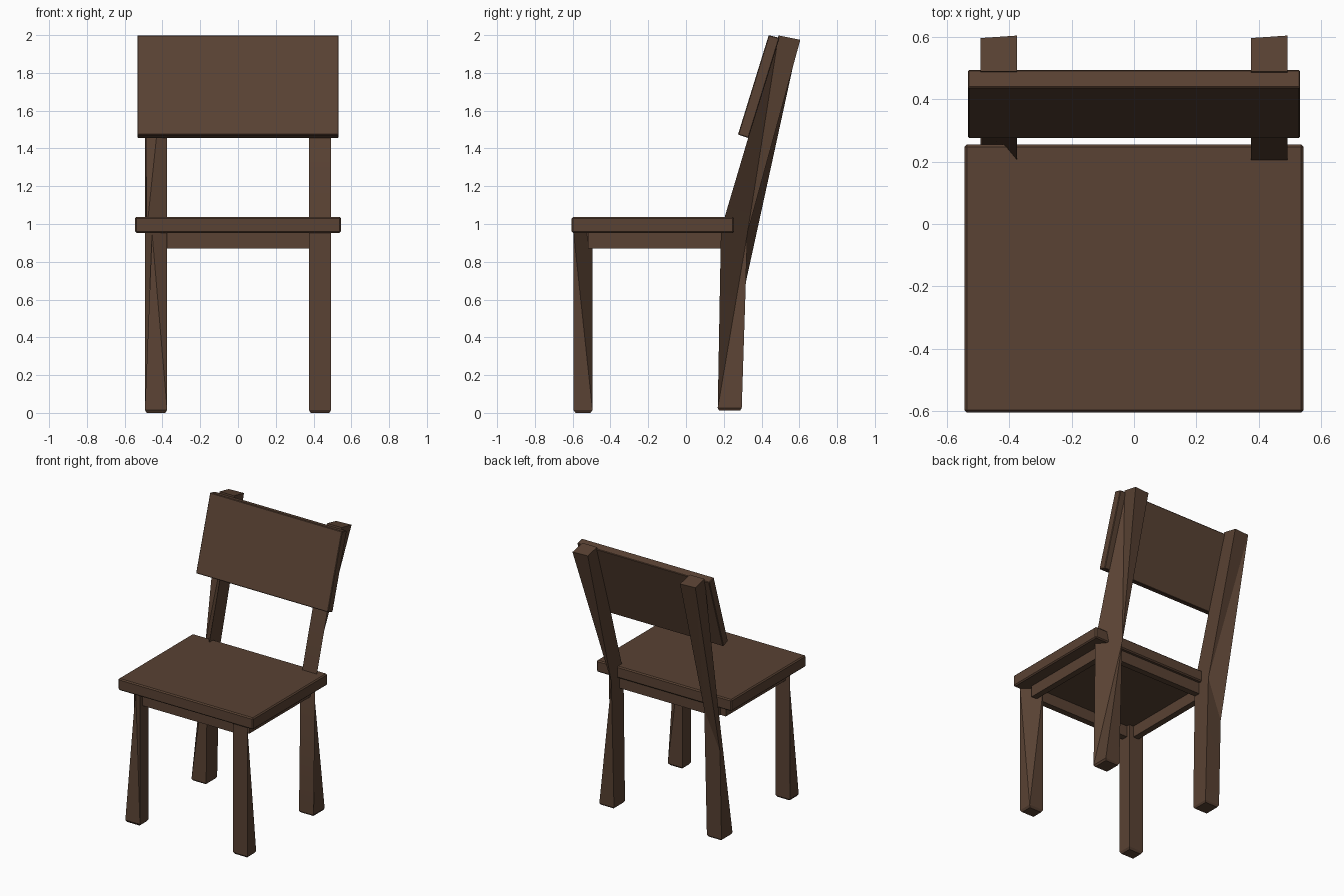
import bpy, bmesh, math

if "Cube" in bpy.data.objects:
    bpy.data.objects.remove(bpy.data.objects["Cube"])

wood = bpy.data.materials.new("dark brown wood")
wood.diffuse_color = (0.100, 0.054, 0.033, 1.0)
wood.use_nodes = True
wood.node_tree.nodes["Principled BSDF"].inputs["Base Color"].default_value = wood.diffuse_color


def finish(bm, name, bevel=0.0, smooth=False):
    bmesh.ops.recalc_face_normals(bm, faces=bm.faces)
    me = bpy.data.meshes.new(name)
    bm.to_mesh(me)
    bm.free()
    me.materials.append(wood)
    ob = bpy.data.objects.new(name, me)
    bpy.context.collection.objects.link(ob)
    if bevel:
        mod = ob.modifiers.new("edge", 'BEVEL')
        mod.width = bevel
        mod.segments = 1
    if smooth:
        bpy.ops.object.select_all(action='DESELECT')
        ob.select_set(True)
        bpy.context.view_layer.objects.active = ob
        bpy.ops.object.shade_smooth_by_angle(angle=math.radians(25))
    return ob


def box(name, x, y, z, bevel=0.0):
    """Box given by its (min, max) along each axis."""
    bm = bmesh.new()
    bmesh.ops.create_cube(bm, size=1)
    for v in bm.verts:
        v.co = [r[0] if c < 0 else r[1] for c, r in zip(v.co, (x, y, z))]
    return finish(bm, name, bevel)


def loft(name, rings):
    """Skin a stack of four-cornered rings, capped at both ends."""
    bm = bmesh.new()
    loops = [[bm.verts.new(p) for p in ring] for ring in rings]
    for a, b in zip(loops, loops[1:]):
        for i in range(4):
            j = (i + 1) % 4
            bm.faces.new((a[i], a[j], b[j], b[i]))
    bm.faces.new(loops[0])
    bm.faces.new(loops[-1])
    bmesh.ops.remove_doubles(bm, verts=bm.verts, dist=0.0005)
    bmesh.ops.triangulate(bm, faces=[f for f in bm.faces if len(f.verts) == 4])
    return finish(bm, name, smooth=True)


def ring(x, y, z, inset=0.0):
    x0, x1, y0, y1 = x[0] + inset, x[1] - inset, y[0] + inset, y[1] - inset
    return [(x0, y0, z), (x1, y0, z), (x1, y1, z), (x0, y1, z)]


# Seat board
box("seat", (-0.545, 0.545), (-0.605, 0.255), (0.953, 1.038), 0.008)

# Apron rails under the seat
for side, s in (("left", -1), ("right", 1)):
    xs = sorted((s * 0.41, s * 0.455))
    box(side + "_rail", xs, (-0.52, 0.19), (0.87, 0.955))
box("front_rail", (-0.41, 0.41), (-0.565, -0.52), (0.87, 0.955))
box("back_rail", (-0.41, 0.41), (0.185, 0.23), (0.87, 0.955))

RIGHT, LEFT = (0.375, 0.493), (-0.493, -0.375)

# Front legs: square foot running into a three-cornered top
for side, x in (("left", LEFT), ("right", RIGHT)):
    y = (-0.595, -0.495)
    top = ring(x, y, 0.953)
    if side == "left":
        top[0] = (-0.455, -0.53, 0.953)
    else:
        top[2] = top[3]
    loft(side + "_front_leg", [ring(x, y, 0, 0.01), ring(x, y, 0.015), top])

# Back legs: bent at the seat and leaning back above it
for side, x in (("left", LEFT), ("right", RIGHT)):
    y = (0.168, 0.295)
    x0, x1 = x
    mid = [(x0, 0.185, 0.97), (x1, 0.185, 0.97), (x1, 0.325, 0.95), (x0, 0.325, 0.95)]
    if side == "left":
        mid[0] = (x0 + 0.01, 0.315, 0.97)
        mid[3] = (x0, 0.312, 0.67)
    else:
        mid[2] = mid[3]
    top = [(x0, 0.49, 1.998), (x1, 0.49, 1.998), (x1, 0.605, 1.975), (x0, 0.597, 1.975)]
    loft(side + "_back_leg", [ring(x, y, 0.012, 0.008), ring(x, y, 0.025), mid, top])

# Backrest board, tilted with the back legs
bm = bmesh.new()
profile = [(0.275, 1.473), (0.331, 1.455), (0.495, 1.985), (0.438, 2.0)]
face = bm.faces.new([bm.verts.new((-0.533, y, z)) for y, z in profile])
res = bmesh.ops.extrude_face_region(bm, geom=[face])
for v in res["geom"]:
    if isinstance(v, bmesh.types.BMVert):
        v.co.x = 0.533
finish(bm, "backrest", 0.004)
